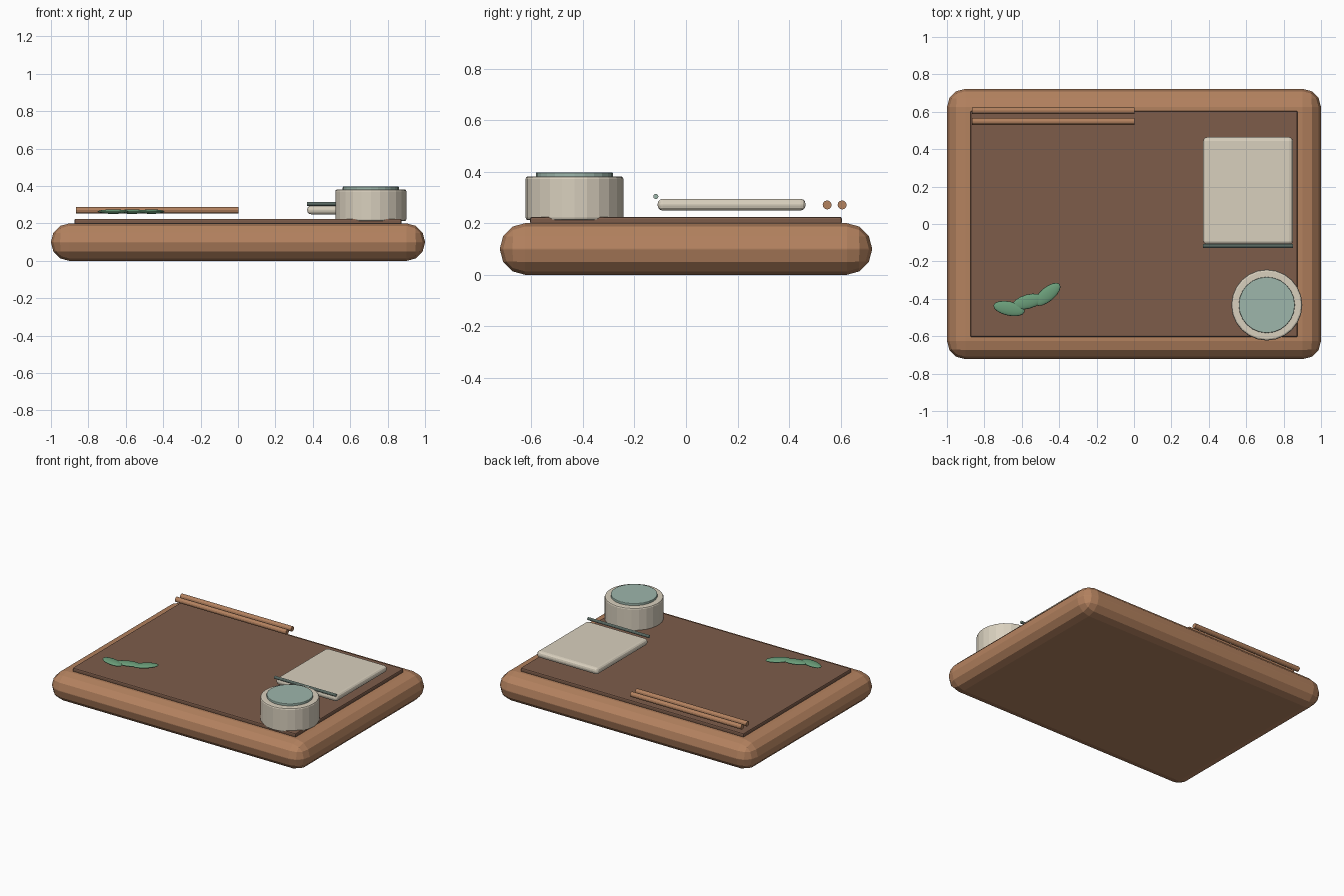
import bpy
import math

if "Cube" in bpy.data.objects:
    bpy.data.objects.remove(bpy.data.objects["Cube"])


def material(name, rgb):
    # sRGB bytes to linear
    m = bpy.data.materials.new(name)
    m.diffuse_color = [((c / 255 + 0.055) / 1.055) ** 2.4 for c in rgb] + [1]
    m.use_nodes = True
    m.node_tree.nodes["Principled BSDF"].inputs["Base Color"].default_value = m.diffuse_color
    return m


wood = material("warm wood", (180, 130, 95))
dark_wood = material("dark wood", (125, 92, 74))
cream = material("cream", (217, 208, 190))
teal = material("pale teal", (157, 182, 171))
green = material("leaf green", (107, 158, 122))


def finish(name, mat, bevel=0, segments=2):
    ob = bpy.context.object
    ob.name = name
    ob.data.materials.append(mat)
    if bevel:
        bpy.ops.object.transform_apply(location=False, rotation=True, scale=True)
        mod = ob.modifiers.new("rounding", "BEVEL")
        mod.width, mod.segments = bevel, segments
        mod.limit_method = "ANGLE"
        mod.angle_limit = math.radians(30)
    return ob


def box(name, mat, centre, size, bevel, segments=2):
    bpy.ops.mesh.primitive_cube_add(size=1, location=centre)
    bpy.context.object.scale = size
    return finish(name, mat, bevel, segments)


def cylinder(name, mat, centre, radius, depth, sides, bevel=0, rotation=(0, 0, 0)):
    bpy.ops.mesh.primitive_cylinder_add(vertices=sides, radius=radius, depth=depth,
                                        location=centre, rotation=rotation)
    return finish(name, mat, bevel)


# Tray body and its dark inset surface
box("tray_body", wood, (0, 0, 0.1), (2, 1.445, 0.2), 0.098, 3)
box("tray_surface", dark_wood, (0, 0, 0.21), (1.75, 1.21, 0.03), 0.008)

# Folded cloth with a trim rod along its front edge
box("folded_cloth", cream, (0.61, 0.177, 0.272), (0.48, 0.574, 0.046), 0.02, 3)
along_x = (0, math.pi / 2, 0)
cylinder("cloth_trim", teal, (0.61, -0.117, 0.304), 0.01, 0.48, 10, 0, along_x)

# Cup with its filled top
cylinder("cup", cream, (0.71, -0.433, 0.297), 0.19, 0.17, 24, 0.01)
cylinder("cup_top", teal, (0.71, -0.433, 0.387), 0.15, 0.02, 24, 0.004)

# Pair of sticks
for i, y in enumerate((0.548, 0.606)):
    cylinder(f"stick_{i + 1}", wood, (-0.432, y, 0.271), 0.0175, 0.87, 12, 0, along_x)

# Sprig of three overlapping leaves
for i, (x, y, angle) in enumerate(((-0.668, -0.452, -12), (-0.567, -0.415, 15), (-0.462, -0.376, 40))):
    bpy.ops.mesh.primitive_uv_sphere_add(segments=16, ring_count=8, radius=1, location=(x, y, 0.263),
                                         rotation=(0, 0, math.radians(angle)))
    bpy.context.object.scale = (0.085, 0.038, 0.012)
    finish(f"leaf_{i + 1}", green)
    bpy.ops.object.shade_smooth()
